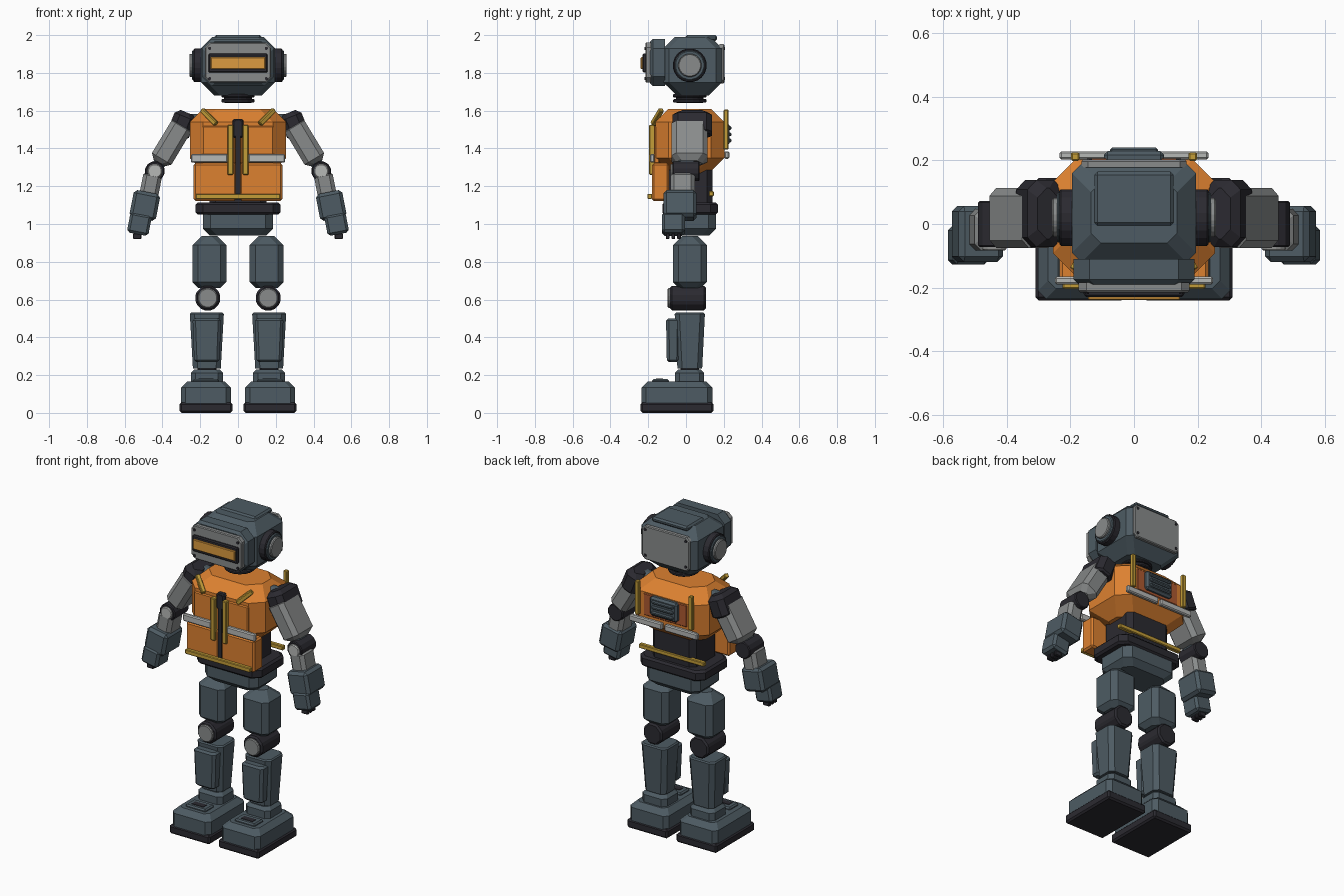
import bpy, bmesh, math
from mathutils import Matrix, Vector

cube = bpy.data.objects.get("Cube")
if cube:
    bpy.data.objects.remove(cube, do_unlink=True)


def material(name, red, green, blue):
    colour = (red, green, blue, 1)
    mat = bpy.data.materials.new(name)
    mat.use_nodes = True
    mat.diffuse_color = colour
    mat.node_tree.nodes["Principled BSDF"].inputs["Base Color"].default_value = colour
    return mat


SLATE = material("slate", .075, .105, .125)
DARK = material("charcoal", .024, .023, .03)
GREY = material("warm grey", .25, .26, .26)
LIGHT = material("pale grey", .47, .48, .47)
ORANGE = material("orange", .72, .22, .03)
RUST = material("rust", .42, .1, .03)
GOLD = material("gold", .55, .34, .04)
AMBER = material("amber", .72, .33, .05)

# Turns that lay a part along an axis, in radians
SIDEWAYS = (0, math.pi / 2, 0)
FORWARD = (math.pi / 2, 0, 0)
UPRIGHT = (0, 0, 0)


def finish(name, bm, mat, at, turn, bevel):
    """Turn a finished bmesh into a placed object with softened edges."""
    bmesh.ops.recalc_face_normals(bm, faces=bm.faces)
    mesh = bpy.data.meshes.new(name)
    bm.to_mesh(mesh)
    bm.free()
    mesh.materials.append(mat)
    ob = bpy.data.objects.new(name, mesh)
    bpy.context.collection.objects.link(ob)
    ob.location = at
    ob.rotation_euler = turn
    if bevel:
        modifier = ob.modifiers.new("soft edge", "BEVEL")
        modifier.width = bevel
        modifier.segments = 1


def box(name, mat, at, size, bevel=.006, turn=UPRIGHT):
    bm = bmesh.new()
    bmesh.ops.create_cube(bm, size=1, matrix=Matrix.Diagonal((*size, 1)))
    finish(name, bm, mat, at, turn, bevel)


def disc(name, mat, at, radius, depth, turn, sides=16, bevel=.005):
    bm = bmesh.new()
    bmesh.ops.create_cone(bm, cap_ends=True, segments=sides, radius1=radius, radius2=radius,
                          depth=depth, matrix=Matrix.Rotation(math.pi / sides, 4, "Z"))
    finish(name, bm, mat, at, turn, bevel)


def block(name, mat, at, size, corner=.03, low=0, high=0, taper=1, turn=UPRIGHT):
    """Eight-sided block; low and high slope its ends inward, taper narrows its foot."""
    width, depth, height = (v / 2 for v in size)
    levels = [(-height, low, taper), (low - height, 0, taper),
              (height - high, 0, 1), (height, high, 1)]
    if not low:
        levels.pop(0)
    if not high:
        levels.pop()
    bm = bmesh.new()
    rings = []
    for z, inset, scale in levels:
        w, d = width * scale - inset, depth * scale - inset
        quarter = [(w, d - corner), (w - corner, d)]
        half = quarter + [(-x, y) for x, y in reversed(quarter)]
        outline = half + [(-x, -y) for x, y in half]
        rings.append([bm.verts.new((x, y, z)) for x, y in outline])
    for below, above in zip(rings, rings[1:]):
        for i in range(len(below)):
            bm.faces.new((below[i - 1], below[i], above[i], above[i - 1]))
    bm.faces.new(rings[0])
    bm.faces.new(rings[-1])
    finish(name, bm, mat, at, turn, bevel=0)


def bar(name, mat, start, end, thick):
    """Square strip between two points."""
    a, b = Vector(start), Vector(end)
    turn = (b - a).to_track_quat("Z", "Y").to_euler()
    box(name, mat, (a + b) / 2, (thick, thick, (b - a).length), bevel=.004, turn=turn)


# Head
block("head", SLATE, at=(0, .035, 1.835), size=(.39, .31, .31), low=.07, high=.06)
box("head_top_plate", SLATE, at=(0, .08, 1.985), size=(.25, .17, .03), bevel=.01)
block("face_hood", SLATE, at=(0, -.15, 1.855), size=(.38, .25, .08), corner=.05,
      high=.015, turn=FORWARD)
block("face_plate", GREY, at=(0, -.2, 1.855), size=(.35, .21, .03), corner=.025,
      high=.005, turn=FORWARD)
box("visor_frame", DARK, at=(0, -.215, 1.852), size=(.314, .03, .1))
box("visor", AMBER, at=(0, -.225, 1.852), size=(.29, .03, .063), bevel=.004)
block("head_back_plate", GREY, at=(0, .19, 1.848), size=(.33, .21, .025), corner=.02,
      low=.005, turn=FORWARD)
for s in (1, -1):
    for z in (1.77, 1.93):
        disc("face_screw", DARK, (s * .15, -.216, z), .009, .008, FORWARD, sides=8, bevel=0)
        disc("back_screw", DARK, (s * .14, .202, z), .009, .008, FORWARD, sides=8, bevel=0)
    ear = Vector((s * .21, .02, 1.84))
    step = Vector((s * .018, 0, 0))
    disc("ear_base", DARK, ear, radius=.09, depth=.05, turn=SIDEWAYS, sides=20)
    disc("ear_ring", SLATE, ear + step, radius=.08, depth=.03, turn=SIDEWAYS, sides=20)
    disc("ear_cap", GREY, ear + step * 2, radius=.062, depth=.024, turn=SIDEWAYS, sides=20)

# Neck
disc("neck_core", DARK, (0, .02, 1.665), radius=.075, depth=.05, turn=UPRIGHT)
for z in (1.652, 1.679):
    disc("neck_ring", DARK, (0, .02, z), radius=.09, depth=.02, turn=UPRIGHT)

# Torso, belt and hips
block("vest_body", ORANGE, at=(0, .02, 1.44), size=(.51, .365, .34), corner=.07,
      low=.08, high=.07)
block("waist", DARK, at=(0, .02, 1.2), size=(.3, .24, .2))
block("belt", DARK, at=(0, .022, 1.082), size=(.45, .295, .066), corner=.04,
      low=.012, high=.012)
block("hips", SLATE, at=(0, .03, 1), size=(.37, .26, .12), corner=.04, low=.035)

# Vest fittings
box("vest_zip", DARK, at=(0, -.14, 1.34), size=(.024, .08, .42), bevel=0)
box("zip_top", DARK, at=(0, -.14, 1.505), size=(.06, .08, .1), bevel=.01)
box("front_hem", GOLD, at=(0, -.192, 1.146), size=(.45, .025, .028), bevel=.004)
box("back_hem", GOLD, at=(0, .134, 1.16), size=(.45, .027, .027), bevel=.004)
box("back_panel", RUST, at=(0, .19, 1.465), size=(.3, .034, .14))
box("vent", SLATE, at=(0, .21, 1.475), size=(.19, .04, .12), bevel=.012)
for i in (-1, 0, 1):
    box("vent_slat", SLATE, at=(0, .23, 1.475 + i / 30), size=(.15, .022, .02))
for s in (1, -1):
    box("vest_front", ORANGE, at=(s * .122, -.135, 1.222), size=(.226, .09, .2), bevel=.01)
    box("vest_chest", ORANGE, at=(s * .1, -.155, 1.42), size=(.175, .03, .2))
    box("front_stripe", LIGHT, at=(s * .152, -.178, 1.348), size=(.195, .025, .045))
    box("back_stripe", LIGHT, at=(s * .122, .216, 1.365), size=(.226, .026, .04))
    bar("zip_trim", GOLD, (s * .04, -.18, 1.26), (s * .04, -.18, 1.525), thick=.03)
    bar("collar_trim", GOLD, (s * .115, -.175, 1.53), (s * .19, -.13, 1.605), thick=.026)
    bar("back_trim", GOLD, (s * .185, .212, 1.395), (s * .185, .212, 1.605), thick=.026)

# Arms, placed along the line from shoulder to elbow to fist
for s in (1, -1):
    shoulder = Vector((s * .295, .033, 1.53))
    elbow = Vector((s * .44, 0, 1.28))
    fist = Vector((s * .522, -.067, 1))
    upper = (0, -s * math.radians(31), 0)
    lower = (0, -s * math.radians(11), 0)
    disc("shoulder_joint", SLATE, (s * .24, .035, 1.53), radius=.055, depth=.08,
         turn=SIDEWAYS, sides=12)
    block("shoulder", DARK, shoulder, size=(.12, .21, .13), low=.01, high=.025,
          turn=(0, -s * math.radians(22), 0))
    block("upper_arm", GREY, shoulder.lerp(elbow, .43), size=(.12, .19, .24),
          corner=.025, low=.03, high=.01, turn=upper)
    box("elbow_link", SLATE, shoulder.lerp(elbow, .85), size=(.065, .09, .09),
        bevel=.01, turn=upper)
    disc("elbow", DARK, elbow, radius=.053, depth=.145, turn=FORWARD, sides=12)
    disc("elbow_cap", LIGHT, elbow + Vector((0, -.075, 0)), radius=.039, depth=.016,
         turn=FORWARD)
    block("forearm", GREY, elbow.lerp(fist, .27), size=(.1, .13, .12), corner=.02,
          high=.01, turn=lower)
    box("gauntlet", SLATE, elbow.lerp(fist, .65) + Vector((0, .012, 0)),
        size=(.142, .175, .145), bevel=.017, turn=lower)
    box("fist", SLATE, fist, size=(.115, .122, .11), bevel=.014, turn=lower)
    for i in (-1, 0, 1):
        box("finger_tip", DARK, fist + Vector((s * .012, i * .03, -.065)),
            size=(.045, .02, .03), bevel=.004)

# Legs
for s in (1, -1):
    x = s * .165
    block("thigh", SLATE, at=(s * .152, .02, .8), size=(.18, .18, .275), low=.03, high=.05)
    disc("knee", DARK, (s * .16, .01, .608), radius=.07, depth=.19, turn=FORWARD,
         sides=8, bevel=.01)
    disc("knee_cap", GREY, (s * .16, -.087, .608), radius=.053, depth=.02, turn=FORWARD)
    block("shin", SLATE, at=(x, .02, .383), size=(.18, .16, .295), corner=.025,
          high=.007, taper=.82)
    block("shin_guard", SLATE, at=(x, -.068, .385), size=(.15, .075, .232), corner=.015,
          low=.012, high=.012, taper=.9)
    box("ankle", DARK, at=(x, .02, .21), size=(.1, .1, .1), bevel=.01)
    block("ankle_collar", SLATE, at=(x, .018, .195), size=(.17, .155, .07),
          corner=.025, high=.018)
    block("foot", SLATE, at=(s * .17, -.048, .108), size=(.265, .375, .115),
          corner=.025, high=.032)
    box("toe_plate", SLATE, at=(s * .17, -.135, .167), size=(.14, .09, .024), bevel=.008)
    box("toe_inset", DARK, at=(s * .17, -.14, .179), size=(.08, .035, .006), bevel=0)
    box("sole", DARK, at=(s * .17, -.048, .028), size=(.28, .385, .055), bevel=.01)
